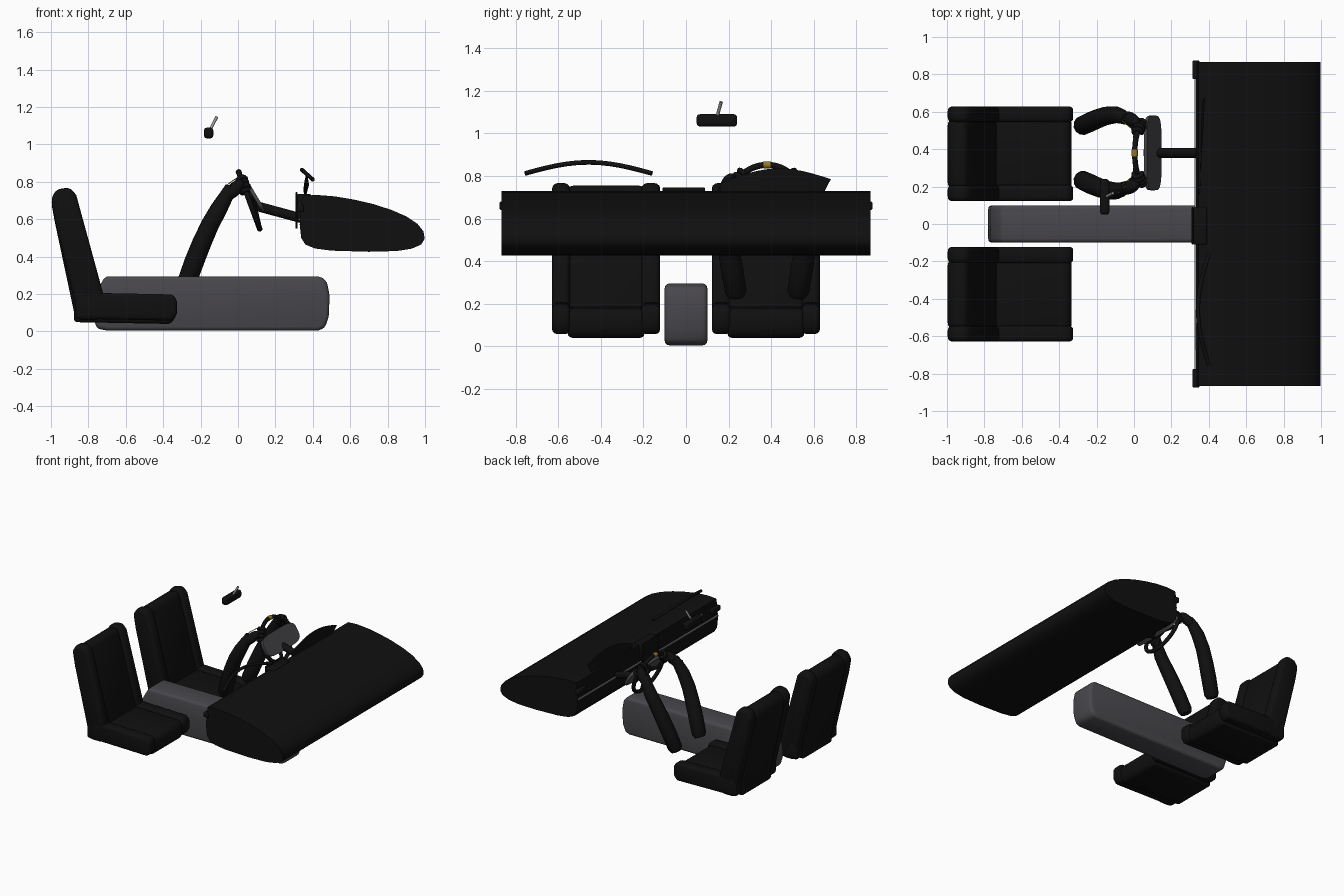
import bpy, bmesh, math
from mathutils import Vector, Matrix

cube = bpy.data.objects.get("Cube")
if cube:
    bpy.data.objects.remove(cube, do_unlink=True)


def material(name, rgb):
    m = bpy.data.materials.new(name)
    m.use_nodes = True
    m.diffuse_color = (*rgb, 1)
    bsdf = m.node_tree.nodes["Principled BSDF"]
    bsdf.inputs["Base Color"].default_value = (*rgb, 1)
    bsdf.inputs["Roughness"].default_value = 0.7
    return m


BLACK = material("black trim", (0.005, 0.005, 0.005))
GREY = material("console grey", (0.066, 0.063, 0.072))
SILVER = material("silver", (0.3, 0.3, 0.3))
YELLOW = material("yellow stitching", (0.3, 0.19, 0.02))


def finish(ob, mat, bevel=0, segments=3):
    ob.data.materials.clear()
    ob.data.materials.append(mat)
    bpy.ops.object.select_all(action='DESELECT')
    bpy.context.view_layer.objects.active = ob
    ob.select_set(True)
    if bevel:
        mod = ob.modifiers.new("soft edges", 'BEVEL')
        mod.width, mod.segments = bevel, segments
        mod.limit_method = 'ANGLE'
        mod.angle_limit = math.radians(35)
        bpy.ops.object.modifier_apply(modifier=mod.name)
    bpy.ops.object.shade_smooth_by_angle(angle=math.radians(40))
    return ob


def from_bmesh(name, bm, mat, bevel=0):
    bmesh.ops.recalc_face_normals(bm, faces=bm.faces)
    me = bpy.data.meshes.new(name)
    bm.to_mesh(me)
    bm.free()
    ob = bpy.data.objects.new(name, me)
    bpy.context.collection.objects.link(ob)
    return finish(ob, mat, bevel)


def extrude(name, pts, y0, y1, mat, bevel=0):
    """Side profile (x, z) swept from y0 to y1."""
    bm = bmesh.new()
    face = bm.faces.new([bm.verts.new((x, y0, z)) for x, z in pts])
    out = bmesh.ops.extrude_face_region(bm, geom=[face])
    verts = [v for v in out["geom"] if isinstance(v, bmesh.types.BMVert)]
    bmesh.ops.translate(bm, verts=verts, vec=(0, y1 - y0, 0))
    return from_bmesh(name, bm, mat, bevel)


def box(name, lo, hi, mat, bevel=0):
    pts = [(lo[0], lo[2]), (hi[0], lo[2]), (hi[0], hi[2]), (lo[0], hi[2])]
    return extrude(name, pts, lo[1], hi[1], mat, bevel)


def tube(name, pts, radius, mat, radii=None, cyclic=False):
    cu = bpy.data.curves.new(name, 'CURVE')
    cu.dimensions = '3D'
    cu.bevel_depth, cu.bevel_resolution = radius, 4
    cu.use_fill_caps = True
    sp = cu.splines.new('POLY')
    sp.points.add(len(pts) - 1)
    for i, p in enumerate(pts):
        sp.points[i].co = (*p, 1)
        sp.points[i].radius = radii[i] if radii else 1
    sp.use_cyclic_u = cyclic
    ob = bpy.data.objects.new(name, cu)
    bpy.context.collection.objects.link(ob)
    bpy.ops.object.select_all(action='DESELECT')
    bpy.context.view_layer.objects.active = ob
    ob.select_set(True)
    bpy.ops.object.convert(target='MESH')
    return finish(bpy.context.object, mat)


def ellipsoid(name, loc, size, rot, mat):
    bm = bmesh.new()
    bmesh.ops.create_uvsphere(bm, u_segments=16, v_segments=10, radius=1)
    m = Matrix.Translation(loc) @ rot.to_4x4() @ Matrix.Diagonal((*size, 1))
    bmesh.ops.transform(bm, matrix=m, verts=bm.verts)
    return from_bmesh(name, bm, mat)


# Dashboard body
extrude("dashboard", [(0.345, 0.725), (0.42, 0.73), (0.52, 0.722), (0.62, 0.705),
                      (0.72, 0.682), (0.82, 0.65), (0.9, 0.615), (0.96, 0.575),
                      (0.992, 0.535), (0.998, 0.495), (0.98, 0.465), (0.93, 0.443),
                      (0.85, 0.43), (0.7, 0.426), (0.5, 0.432), (0.41, 0.444),
                      (0.36, 0.465), (0.338, 0.5), (0.33, 0.57), (0.333, 0.66)],
        -0.865, 0.865, BLACK)
# Dashboard trim, vents, screen and glove box badge plate
box("dashboard_trim", (0.323, -0.86, 0.595), (0.332, 0.86, 0.605), SILVER)
for side, y in (("right", -0.825), ("left", 0.825)):
    box(side + "_vent", (0.312, y - 0.05, 0.64), (0.35, y + 0.05, 0.68), BLACK, 0.008)
box("center_screen", (0.308, -0.11, 0.55), (0.318, 0.09, 0.745), BLACK, 0.004)
box("screen_housing", (0.317, -0.11, 0.6), (0.39, 0.09, 0.735), BLACK, 0.008)
box("glove_box_plate", (0.326, -0.67, 0.64), (0.334, -0.46, 0.685), SILVER)

# Center console
extrude("center_console", [(-0.755, 0.015), (-0.78, 0.1), (-0.77, 0.19), (-0.71, 0.295),
                           (0.44, 0.295), (0.475, 0.27), (0.49, 0.19), (0.485, 0.08),
                           (0.465, 0.02), (0.43, 0.005), (-0.7, 0.005)],
        -0.1, 0.1, GREY, 0.025)

# Seats: center pads with a bolster on each side
cushion = [(-0.87, 0.06), (-0.35, 0.05), (-0.325, 0.09), (-0.325, 0.16),
           (-0.35, 0.19), (-0.87, 0.2)]
back = [(-0.85, 0.06), (-0.74, 0.06), (-0.72, 0.2), (-0.865, 0.73),
        (-0.9, 0.77), (-0.97, 0.76), (-1.0, 0.71), (-0.98, 0.6)]
for side, s in (("left", 1), ("right", -1)):
    def span(a, b):
        return sorted((s * a, s * b))
    pad_cushion = [(x - 0.008, z - 0.01) for x, z in cushion]
    pad_back = [(x - 0.015 if x > -0.9 else x, z - 0.012) for x, z in back]
    extrude(side + "_seat_cushion", pad_cushion, *span(0.195, 0.555), BLACK, 0.025)
    extrude(side + "_seat_back", pad_back, *span(0.195, 0.555), BLACK, 0.025)
    for part, a, b in (("inner", 0.122, 0.208), ("outer", 0.545, 0.628)):
        extrude(f"{side}_{part}_cushion_bolster", [(x, z + 0.008) for x, z in cushion],
                *span(a, b), BLACK, 0.025)
        extrude(f"{side}_{part}_back_bolster", back, *span(a, b), BLACK, 0.025)

# Steering wheel, tilted toward the driver
center = Vector((0.06, 0.38, 0.70))
up = Vector((-0.12, 0, 0.325)).normalized()
across = Vector((0, 1, 0))
axis = across.cross(up).normalized()
R = 0.162


def rim(deg, r=R):
    a = math.radians(deg)
    return center + r * (math.cos(a) * up + math.sin(a) * across)


tube("steering_rim", [rim(i * 7.5) for i in range(48)], 0.0145, BLACK, cyclic=True)
tube("rim_marker", [rim(d) for d in (-6, -3, 0, 3, 6)], 0.0165, YELLOW)
wheel_rot = Matrix((axis, across, up)).transposed()
ellipsoid("wheel_hub", center + axis * 0.02, (0.025, 0.055, 0.045), wheel_rot, BLACK)
for i, d in enumerate((-95, 95, 180)):
    tube(f"wheel_spoke_{i + 1}", [center + axis * 0.02, rim(d)], 0.013, BLACK)
tube("steering_column", [(0.1, 0.38, 0.67), (0.34, 0.38, 0.605)], 0.026, BLACK)

# Rounded instrument panel behind the wheel
bm = bmesh.new()
pc, pu = Vector((0.092, 0.38, 0.703)), Vector((-0.08, 0, 0.135)).normalized()
ring = []
for i in range(32):
    c, s = math.cos(i * math.pi / 16), math.sin(i * math.pi / 16)
    ring.append(bm.verts.new(pc + across * math.copysign(abs(c) ** 0.5, c) * 0.2
                             + pu * math.copysign(abs(s) ** 0.5, s) * 0.078))
face = bm.faces.new(ring)
out = bmesh.ops.extrude_face_region(bm, geom=[face])
bmesh.ops.translate(bm, vec=(0.016, 0, 0.01),
                    verts=[v for v in out["geom"] if isinstance(v, bmesh.types.BMVert)])
from_bmesh("instrument_panel", bm, GREY)

# Curved instrument hood and the windscreen strip on the other side
bm = bmesh.new()
steps = [i / 12 for i in range(13)]
low = [bm.verts.new((0.355, 0.16 + 0.47 * t, 0.69)) for t in steps]
top = [bm.verts.new((0.35 + 0.03 * t, 0.16 + 0.52 * t,
                     0.765 + 0.02 * t + 0.06 * math.sin(math.pi * t))) for t in steps]
for i in range(12):
    bm.faces.new((low[i], low[i + 1], top[i + 1], top[i]))
bmesh.ops.solidify(bm, geom=bm.faces[:], thickness=0.012)
from_bmesh("instrument_hood", bm, BLACK)
arc = [math.sin(math.pi * t) for t in steps]
tube("windscreen_strip", [(0.4 - 0.058 * a, -0.755 + 0.595 * t, 0.812 + 0.052 * a)
                          for t, a in zip(steps, arc)], 0.011, BLACK)

# Arms and gloved hands gripping the rim
for side, s in (("left", 1), ("right", -1)):
    path = [(-0.285, 0.145, 0.235), (-0.275, 0.147, 0.26), (-0.235, 0.165, 0.37),
            (-0.195, 0.182, 0.47), (-0.15, 0.198, 0.57), (-0.1, 0.204, 0.66),
            (-0.065, 0.195, 0.72), (-0.04, 0.18, 0.77)]
    tube(side + "_arm", [(x, 0.38 + s * y, z) for x, y, z in path], 0.052, BLACK,
         radii=[0.75, 1, 1.03, 1, 0.95, 0.88, 0.75, 0.6])
    grip = rim(s * 62)
    cuff = Vector((-0.075, 0.38 + s * 0.197, 0.705))
    palm = (grip + cuff) / 2 + Vector((0, s * 0.012, 0.02))
    rot = (grip + Vector((0, 0, 0.05)) - cuff).to_track_quat('Z', 'Y').to_matrix()
    ellipsoid(side + "_glove", palm, (0.036, 0.036, 0.07), rot, BLACK)
    for k in range(4):
        d = s * (44 + 9 * k)
        base, radial = rim(d), (rim(d) - center).normalized()
        curl = [base + 0.024 * (math.cos(a) * radial - math.sin(a) * axis)
                for a in (math.radians(j * 35 - 120) for j in range(8))]
        tube(f"{side}_finger_{k + 1}", curl, 0.012, BLACK)
        # Stitching from the cuff to each knuckle
        knuckle = base + radial * 0.025 - axis * 0.028
        start = cuff + Vector((-0.012, s * (0.01 * k - 0.012), 0.045))
        tube(f"{side}_stitching_{k + 1}", [start, (start + knuckle) / 2 + radial * 0.008,
                                           knuckle], 0.0025, YELLOW)
    tube(side + "_thumb", [palm - across * s * 0.02, rim(s * 48, R - 0.025) - axis * 0.015,
                           rim(s * 36, R - 0.018) - axis * 0.015], 0.013, BLACK)

# Rear-view mirror
box("mirror", (-0.182, 0.05, 1.032), (-0.132, 0.24, 1.09), BLACK, 0.016)
tube("mirror_stem", [(-0.15, 0.145, 1.075), (-0.113, 0.165, 1.148)], 0.008, SILVER)
